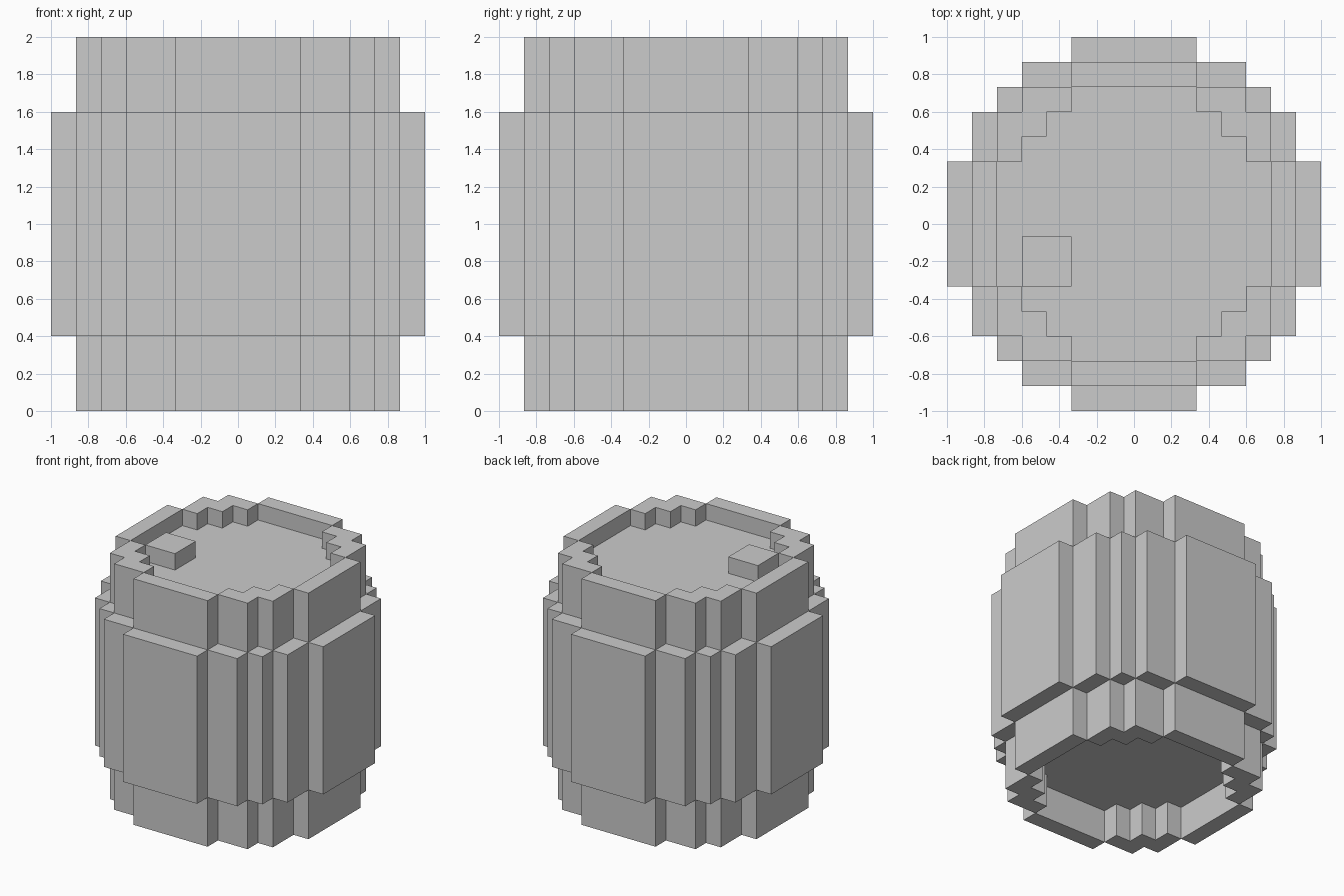
import bpy, bmesh, math

if "Cube" in bpy.data.objects:
    bpy.data.objects.remove(bpy.data.objects["Cube"])

U = 1 / 15  # modelling unit

# Stepped-circle outlines: list of (half width, half depth) boxes whose union is the outline
STAVES = [(15, 5), (13, 9), (11, 11), (9, 13), (5, 15)]
RIM = [(13, 5), (11, 9), (9, 11), (5, 13)]
RECESS = [(11, 5), (9, 7), (7, 9), (5, 11)]


def inside(outline, x, y):
    return any(abs(x) < w and abs(y) < d for w, d in outline)


def solid(x, y, z):
    if 6 < z < 24:                       # wide belly
        return inside(STAVES, x, y)
    if z < 0 or z > 30:
        return False
    if z < 4 or z > 28:                  # hollow lips at the bottom and top
        return inside(RIM, x, y) and not inside(RECESS, x, y)
    return inside(RIM, x, y)             # narrower ends


def build_stepped(name, test, xs, ys, zs):
    """Skin the boundary of a solid test on an uneven grid, then merge flat faces."""
    bm = bmesh.new()
    cuts = (xs, ys, zs)
    size = [len(c) - 1 for c in cuts]
    verts = {}

    def vert(idx):
        if idx not in verts:
            x, y, z = (cuts[a][idx[a]] * U for a in range(3))
            verts[idx] = bm.verts.new((x, y, z))
        return verts[idx]

    def filled(c):
        if any(c[a] < 0 or c[a] >= size[a] for a in range(3)):
            return False
        return test(*((cuts[a][c[a]] + cuts[a][c[a] + 1]) / 2 for a in range(3)))

    for i in range(size[0]):
        for j in range(size[1]):
            for k in range(size[2]):
                cell = (i, j, k)
                if not filled(cell):
                    continue
                for a in range(3):
                    b, c = (a + 1) % 3, (a + 2) % 3
                    for side in (0, 1):
                        near = list(cell)
                        near[a] += 1 if side else -1
                        if filled(near):
                            continue
                        quad = []
                        for p, q in ((0, 0), (1, 0), (1, 1), (0, 1)):
                            v = list(cell)
                            v[a] += side
                            v[b] += p
                            v[c] += q
                            quad.append(vert(tuple(v)))
                        bm.faces.new(quad if side else quad[::-1])
    bmesh.ops.dissolve_limit(bm, angle_limit=math.radians(1),
                             verts=bm.verts[:], edges=bm.edges[:])
    mesh = bpy.data.meshes.new(name)
    bm.to_mesh(mesh)
    bm.free()
    obj = bpy.data.objects.new(name, mesh)
    bpy.context.collection.objects.link(obj)
    return obj


# Barrel with stepped belly and recessed ends
steps = [s * v for s in (-1, 1) for v in (5, 7, 9, 11, 13, 15)]
steps.sort()
build_stepped("barrel", solid, steps, steps, [0, 4, 6, 24, 28, 30])

# Square bung sitting in the top recess
build_stepped("bung", lambda x, y, z: True, [-9, -5], [-5, -1], [28, 30])
